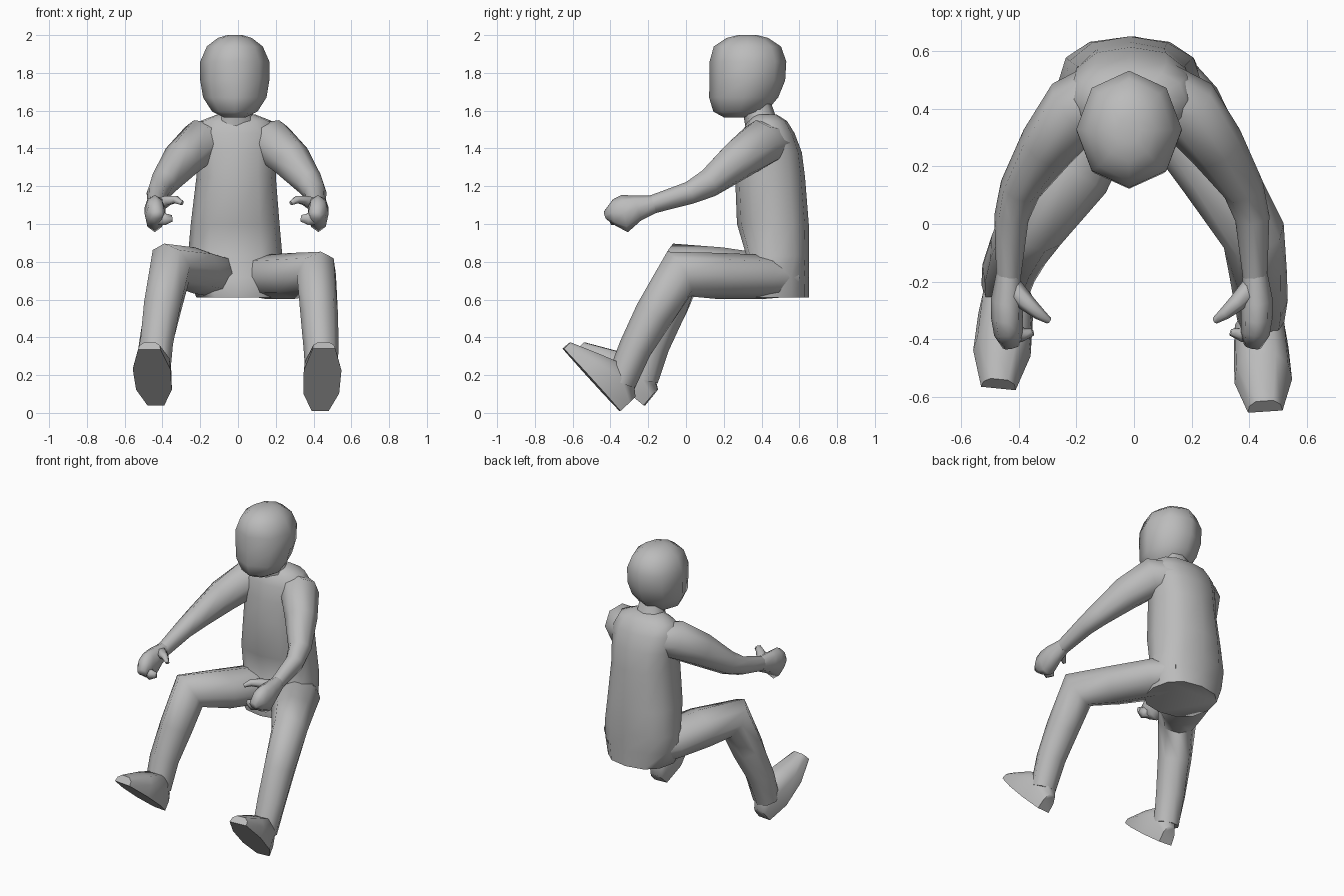
import bpy
import bmesh
import math
from mathutils import Vector

cube = bpy.data.objects.get("Cube")
if cube:
    bpy.data.objects.remove(cube, do_unlink=True)

grey = bpy.data.materials.new("plain_grey")
grey.use_nodes = True
COLOUR = (0.5, 0.5, 0.5, 1)
grey.diffuse_color = COLOUR
grey.node_tree.nodes["Principled BSDF"].inputs["Base Color"].default_value = COLOUR
UP = Vector((0, 0, 1))


def loft(name, rings, angle=70):
    """Skin a list of equal-length point rings and cap both ends."""
    bm = bmesh.new()
    loops = [[bm.verts.new(p) for p in ring] for ring in rings]
    n = len(loops[0])
    for a, b in zip(loops, loops[1:]):
        for i in range(n):
            j = (i + 1) % n
            bm.faces.new((a[i], a[j], b[j], b[i]))
    bm.faces.new(loops[0])
    bm.faces.new(loops[-1])
    bmesh.ops.recalc_face_normals(bm, faces=bm.faces)
    mesh = bpy.data.meshes.new(name)
    bm.to_mesh(mesh)
    bm.free()
    mesh.materials.append(grey)
    obj = bpy.data.objects.new(name, mesh)
    bpy.context.collection.objects.link(obj)
    bpy.ops.object.select_all(action="DESELECT")
    obj.select_set(True)
    bpy.context.view_layer.objects.active = obj
    bpy.ops.object.shade_smooth_by_angle(angle=math.radians(angle))
    return obj


def oval(centre, side, up, n=8, power=1.0):
    """Ring of points; power under 1 makes it boxier."""
    ring = []
    for i in range(n):
        a = 2 * math.pi * i / n
        c, s = math.cos(a), math.sin(a)
        c = math.copysign(abs(c) ** power, c) if abs(c) > 0.001 else 0
        s = math.copysign(abs(s) ** power, s) if abs(s) > 0.001 else 0
        ring.append(Vector(centre) + side * c + up * s)
    return ring


def tube(name, path, n=8):
    """Limb along (x, y, z, half width, half depth) stations, mitred at bends."""
    pts = [Vector(p[:3]) for p in path]
    dirs = [(b - a).normalized() for a, b in zip(pts, pts[1:])]
    rings = []
    for i, p in enumerate(path):
        t = (dirs[max(i - 1, 0)] + dirs[min(i, len(dirs) - 1)]).normalized()
        side = t.cross(UP).normalized()
        rings.append(oval(pts[i], side * p[3], side.cross(t) * p[4], n))
    return loft(name, rings)


def column(name, stations, n, power=1.0):
    """Upright body from (z, x, y, half width, half depth) stations."""
    rings = [oval((x, y, z), Vector((rx, 0, 0)), Vector((0, ry, 0)), n, power)
             for z, x, y, rx, ry in stations]
    return loft(name, rings)


def foot(name, heel, toe):
    """Wedge foot on a flat tilted sole: (along, half width, height)."""
    heel, toe = Vector(heel), Vector(toe)
    along = toe - heel
    side = along.cross(UP).normalized()
    up = side.cross(along).normalized()
    rings = []
    for u, w, h in ((0, .045, .11), (.28, .095, .2), (.65, .1, .125), (1, .06, .05)):
        c = heel + along * u
        rings.append([c - side * w, c + side * w, c + side * w * .9 + up * h * .6,
                      c + side * w * .5 + up * h, c - side * w * .5 + up * h,
                      c - side * w * .9 + up * h * .6])
    return loft(name, rings, 60)


# Head, neck and torso
column("head", [
    (1.565, -.017, .26, .06, .06), (1.595, -.017, .285, .12, .14),
    (1.67, -.017, .305, .168, .183), (1.76, -.017, .325, .183, .2),
    (1.86, -.017, .328, .183, .203), (1.94, -.017, .325, .148, .178),
    (1.985, -.017, .325, .09, .11), (2.0, -.017, .325, .04, .05)], 8)
column("neck", [(1.48, -.01, .42, .15, .1), (1.57, -.01, .39, .09, .085),
                (1.70, -.01, .35, .08, .08)], 8)
column("torso", [
    (.61, 0, .445, .22, .205), (.72, -.01, .44, .255, .21),
    (.83, -.015, .485, .25, .165), (1.0, -.015, .46, .235, .19),
    (1.25, -.01, .445, .21, .185), (1.38, -.01, .445, .215, .168),
    (1.48, -.01, .435, .22, .14), (1.545, -.01, .43, .19, .105),
    (1.58, -.01, .42, .1, .06)], 12, .85)

# Arms and hands, mirrored about the slightly offset spine
for label, s, off in (("left", 1, 0), ("right", -1, -.015)):
    def mirrored(path):
        return [(s * p[0] + off,) + p[1:] for p in path]

    tube(label + "_arm", mirrored([
        (.08, .46, 1.43, .11, .1), (.19, .395, 1.425, .12, .13),
        (.285, .27, 1.335, .1, .11), (.38, .12, 1.215, .072, .077),
        (.41, .02, 1.165, .06, .06), (.42, -.19, 1.1, .042, .048)]))
    tube(label + "_hand", mirrored([
        (.42, -.17, 1.105, .042, .048), (.425, -.26, 1.085, .055, .07),
        (.425, -.325, 1.055, .055, .1), (.42, -.38, 1.06, .05, .07),
        (.41, -.425, 1.045, .03, .025)]))
    tube(label + "_thumb", mirrored([
        (.41, -.22, 1.1, .04, .04), (.355, -.275, 1.125, .03, .028),
        (.315, -.31, 1.13, .022, .022), (.28, -.335, 1.11, .012, .012)]), 6)
    tube(label + "_fingers", mirrored([
        (.42, -.35, 1.04, .035, .05), (.37, -.385, 1.025, .025, .035),
        (.335, -.375, 1.03, .012, .02)]), 6)

# Legs, posed differently on each side
tube("left_leg", [
    (.08, .56, .715, .1, .1), (.15, .40, .72, .155, .118),
    (.29, .17, .725, .13, .122), (.415, -.04, .735, .112, .135),
    (.43, -.17, .52, .1, .105), (.44, -.27, .34, .093, .088),
    (.44, -.345, .16, .08, .08)])
tube("right_leg", [
    (-.08, .56, .71, .1, .1), (-.14, .40, .73, .165, .115),
    (-.235, .18, .755, .155, .122), (-.355, -.01, .78, .118, .135),
    (-.40, -.09, .56, .105, .105), (-.435, -.17, .36, .095, .088),
    (-.445, -.225, .18, .085, .08)])
foot("left_foot", (.435, -.35, .01), (.455, -.65, .34))
foot("right_foot", (-.435, -.22, .04), (-.47, -.57, .335))
